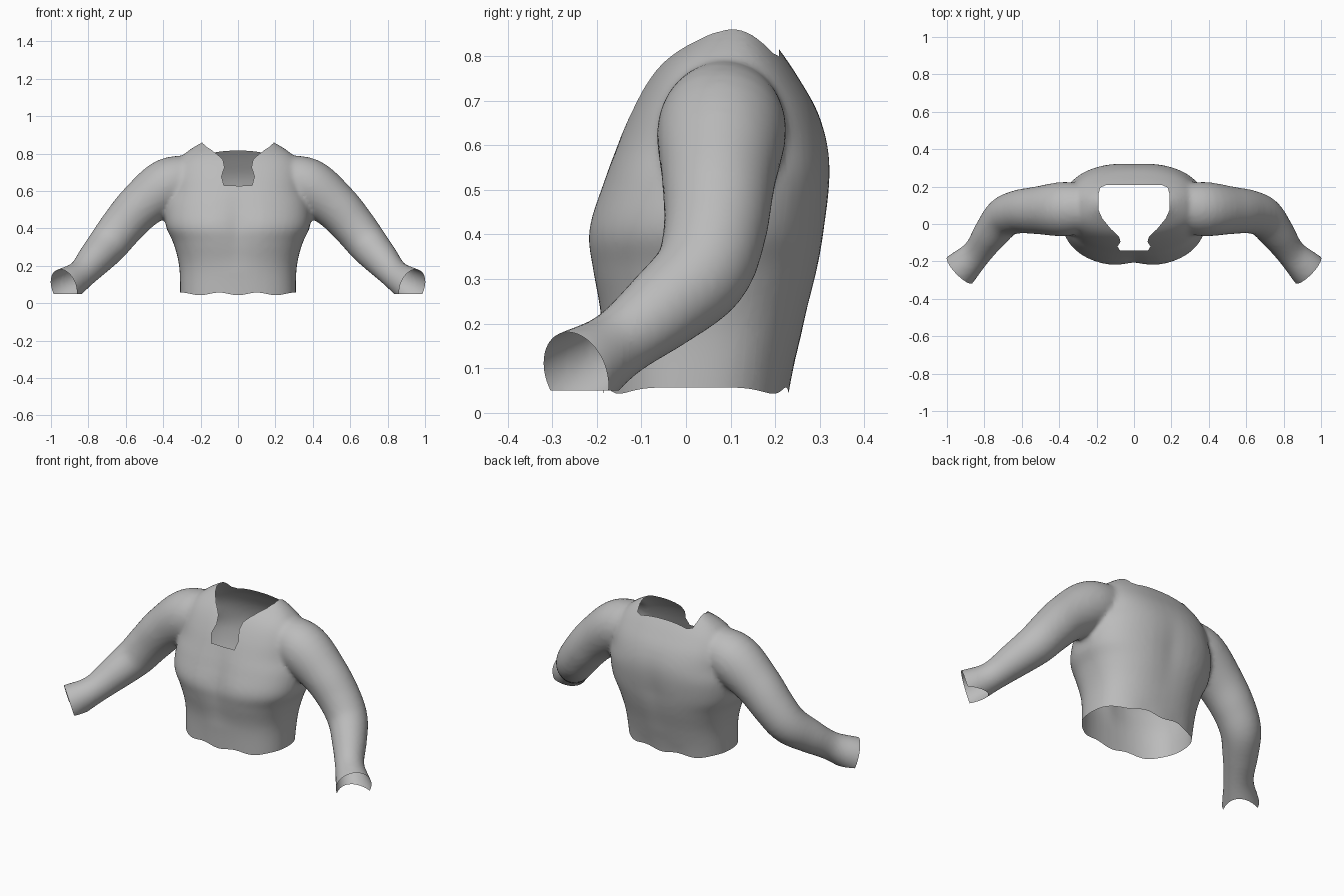
import bpy, bmesh, math
from mathutils import Vector

if "Cube" in bpy.data.objects:
    bpy.data.objects.remove(bpy.data.objects["Cube"])

bm = bmesh.new()
N = 48

def loft(rings):
    """Skin a list of point rings into a closed solid."""
    vr = [[bm.verts.new(p) for p in r] for r in rings]
    faces = [bm.faces.new(vr[0]), bm.faces.new(vr[-1])]
    for a, b in zip(vr, vr[1:]):
        for i in range(N):
            j = (i + 1) % N
            faces.append(bm.faces.new((a[i], a[j], b[j], b[i])))
    bmesh.ops.recalc_face_normals(bm, faces=faces)

def spline(rows, steps=5):
    """Catmull-Rom through rows of numbers."""
    rows = [Vector(r) for r in rows]
    out = []
    for i in range(len(rows) - 1):
        p0, p1 = rows[max(i - 1, 0)], rows[i]
        p2, p3 = rows[i + 1], rows[min(i + 2, len(rows) - 1)]
        for s in range(steps):
            t = s / steps
            out.append(0.5 * (2 * p1 + (p2 - p0) * t + (2 * p0 - 5 * p1 + 4 * p2 - p3) * t * t
                              + (3 * p1 - p0 - 3 * p2 + p3) * t ** 3))
    return out + [rows[-1]]

# Torso: height, half width, front y, back y
torso = [(-.08, .31, -.185, .215), (.05, .31, -.185, .23), (.2, .315, -.192, .265),
         (.32, .345, -.216, .298), (.41, .385, -.226, .315), (.52, .388, -.19, .326),
         (.6, .365, -.158, .32), (.68, .355, -.122, .293), (.75, .33, -.082, .253),
         (.80, .285, -.04, .22), (.845, .22, .02, .185), (.875, .16, .06, .15)]

def torso_ring(row):
    z, a, yf, yb = row
    cy, pts = (yf + yb) / 2, []
    for i in range(N):
        t = 2 * math.pi * i / N
        c, s = math.cos(t), math.sin(t)
        x = a * math.copysign(abs(c) ** .82, c)
        y = cy + (yb - yf) / 2 * math.copysign(abs(s) ** .82, s)
        # shallow hollow down the middle of chest and back
        dip = math.exp(-(x / .07) ** 2) * max(0, 1 - abs(z - .42) / .25)
        y += dip * (.025 if s < 0 else -.012)
        pts.append((x, y, z))
    return pts

loft([torso_ring(r) for r in spline(torso)])

# Sleeves: x, y, z, radius
arm = [(.22, .09, .67, .12), (.37, .08, .632, .145), (.52, .073, .52, .127), (.62, .065, .41, .116),
       (.695, .035, .315, .108), (.765, -.05, .235, .094), (.84, -.155, .152, .079),
       (.93, -.245, .09, .098), (1.0, -.315, .04, .105)]

def sleeve(side):
    path = spline(arm)
    rings = []
    for i, p in enumerate(path):
        d = (path[min(i + 1, len(path) - 1)] - path[max(i - 1, 0)]).to_3d().normalized()
        u = d.cross(Vector((0, 1, 0))).normalized()
        v = d.cross(u)
        ring = []
        for k in range(N):
            t = 2 * math.pi * k / N
            q = p.to_3d() + (u * math.cos(t) + v * math.sin(t)) * p[3]
            ring.append((q.x * side, q.y, q.z))
        rings.append(ring)
    loft(rings)

sleeve(1)
sleeve(-1)

# Fuse torso and sleeves into one soft skin
raw = bpy.data.meshes.new("shirt_solid")
bm.to_mesh(raw)
bm.free()
shirt = bpy.data.objects.new("shirt", raw)
bpy.context.collection.objects.link(shirt)
rm = shirt.modifiers.new("fuse", 'REMESH')
rm.mode = 'VOXEL'
rm.voxel_size = .013
sm = shirt.modifiers.new("soften", 'SMOOTH')
sm.factor, sm.iterations = .5, 8
mesh = bpy.data.meshes.new_from_object(shirt.evaluated_get(bpy.context.evaluated_depsgraph_get()))
shirt.modifiers.clear()
shirt.data = mesh

bm = bmesh.new()
bm.from_mesh(mesh)

def cut(co, no, clear):
    bmesh.ops.bisect_plane(bm, geom=bm.verts[:] + bm.edges[:] + bm.faces[:], dist=1e-5,
                           plane_co=co, plane_no=no, clear_outer=clear)

# Open hem and cuffs
cut((0, 0, .05), (0, 0, -1), True)
for s in (1, -1):
    cut((s * .932, -.247, .09), (s * .69, -.66, -.28), True)

# Neckline with front notch, as a plan outline
half = [(.075, -.142), (.088, -.12), (.072, -.095), (.08, -.068), (.125, -.025),
        (.17, .03), (.19, .075), (.19, .16), (.18, .195), (.15, .208)]
neck = half + [(-x, y) for x, y in reversed(half)]
edges = list(zip(neck, neck[1:] + neck[:1]))
for (x0, y0), (x1, y1) in edges:
    cut((x0, y0, 0), Vector((y1 - y0, x0 - x1, 0)).normalized(), False)

def in_neck(p):
    inside = False
    for (x0, y0), (x1, y1) in edges:
        if (y0 > p.y) != (y1 > p.y) and p.x < x0 + (p.y - y0) * (x1 - x0) / (y1 - y0):
            inside = not inside
    return inside

gone = [f for f in bm.faces if f.calc_center_median().z > .5 and in_neck(f.calc_center_median())]
bmesh.ops.delete(bm, geom=gone, context='FACES')

# Slightly uneven hem
for v in bm.verts:
    if v.co.z < .12 and abs(v.co.x) < .4:
        v.co.z -= .007 * (1 - (v.co.z - .05) / .07) * math.cos(v.co.x * 31)
for f in bm.faces:
    f.smooth = True
bm.to_mesh(mesh)
bm.free()

# Cloth colour
cloth = bpy.data.materials.new("grey cloth")
cloth.diffuse_color = (.5, .5, .5, 1)
cloth.use_nodes = True
cloth.node_tree.nodes["Principled BSDF"].inputs["Base Color"].default_value = cloth.diffuse_color
mesh.materials.clear()
mesh.materials.append(cloth)
